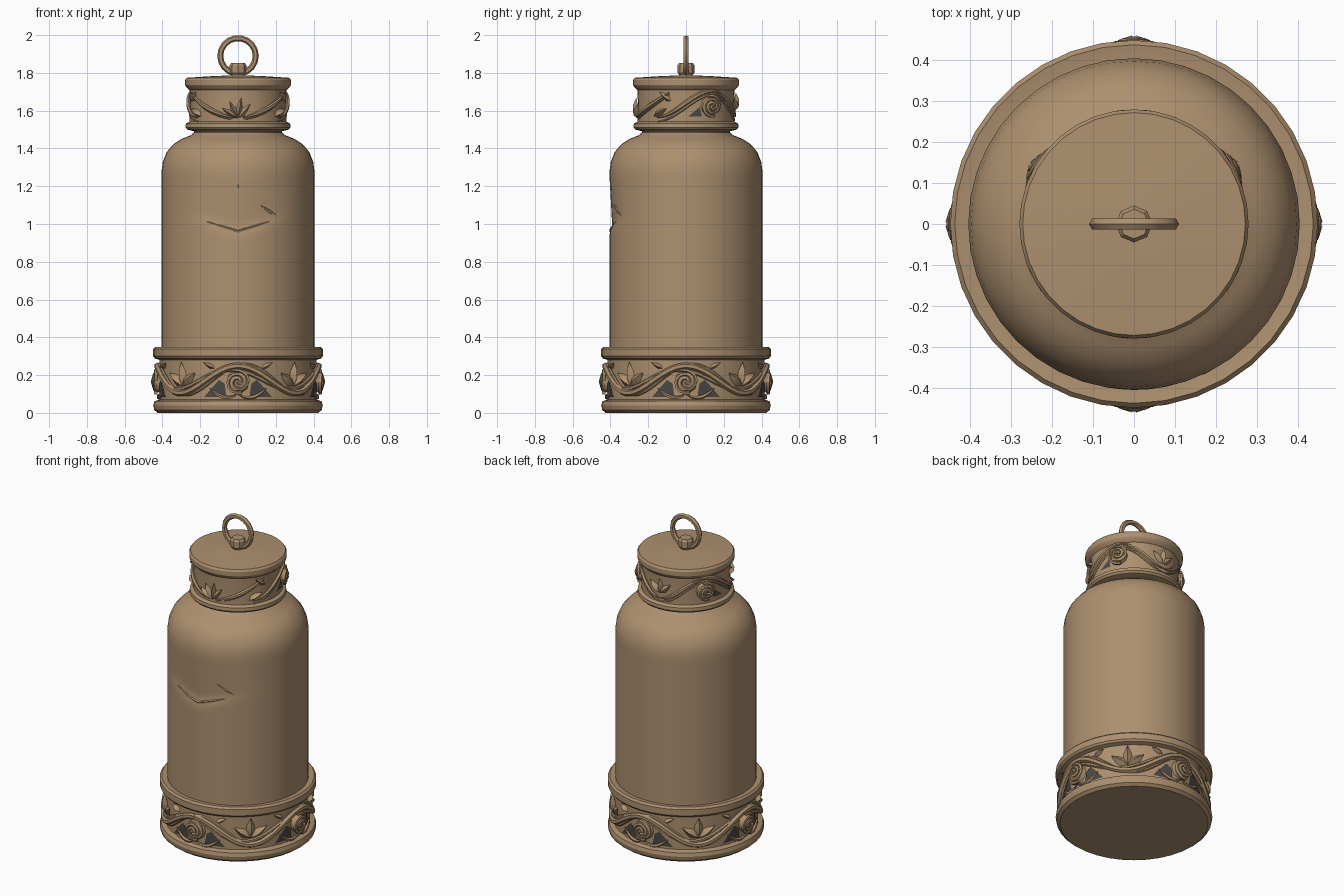
import bpy, bmesh
from math import sin, cos, pi, radians, exp

cube = bpy.data.objects.get("Cube")
if cube:
    bpy.data.objects.remove(cube)


def material(name, rgb):
    m = bpy.data.materials.new(name)
    m.use_nodes = True
    m.diffuse_color = (*rgb, 1)
    m.node_tree.nodes["Principled BSDF"].inputs["Base Color"].default_value = (*rgb, 1)
    return m


TAN = material("aged tan", (0.42, 0.28, 0.16))
DARK = material("dark grey", (0.075, 0.07, 0.065))


def finish(name, bm, mat=TAN, angle=35):
    mesh = bpy.data.meshes.new(name)
    bm.to_mesh(mesh)
    bm.free()
    ob = bpy.data.objects.new(name, mesh)
    bpy.context.collection.objects.link(ob)
    mesh.materials.append(mat)
    bpy.ops.object.select_all(action='DESELECT')
    ob.select_set(True)
    bpy.context.view_layer.objects.active = ob
    bpy.ops.object.shade_smooth_by_angle(angle=radians(angle))
    return ob


def wrap(r, a, z):
    """Point at radius r, angle a from the front, height z."""
    return (r * sin(a), -r * cos(a), z)


def lathe(name, profile, sides, angle=35, warp=None):
    bm = bmesh.new()
    rows = []
    for r, z in profile:
        row = []
        for i in range(sides):
            a = 2 * pi * i / sides
            row.append(bm.verts.new(wrap(r - (warp(a, z) if warp else 0), a, z)))
        rows.append(row)
    for lo, hi in zip(rows, rows[1:]):
        for i in range(sides):
            j = (i + 1) % sides
            bm.faces.new((lo[i], lo[j], hi[j], hi[i]))
    bm.faces.new(rows[0][::-1])
    bm.faces.new(rows[-1])
    return finish(name, bm, TAN, angle)


def tube(bm, points, radius, sides=6, taper=False):
    """Strand that follows wall points (r, a, z); its section lies across the path."""
    rings = []
    n = len(points)
    for k, (r, a, z) in enumerate(points):
        p, q = points[max(k - 1, 0)], points[min(k + 1, n - 1)]
        da, dz = (q[1] - p[1]) * r, q[2] - p[2]
        d = (da * da + dz * dz) ** 0.5 or 1
        w = radius * (0.25 + 0.75 * sin(pi * k / (n - 1)) if taper else 1)
        ring = []
        for s in range(sides):
            t = 2 * pi * s / sides
            u = w * cos(t)
            ring.append(bm.verts.new(wrap(r + w * sin(t), a - u * dz / d / r, z + u * da / d)))
        rings.append(ring)
    for lo, hi in zip(rings, rings[1:]):
        for i in range(sides):
            j = (i + 1) % sides
            bm.faces.new((lo[i], hi[i], hi[j], lo[j]))
    bm.faces.new(rings[0])
    bm.faces.new(rings[-1][::-1])


def rose(bm, wall, a, z, size):
    """Domed bud with two strands coiled around its heart."""
    rings = []
    for f, h in ((1, -0.01), (0.8, 0.018), (0.3, 0.025)):
        rings.append([bm.verts.new(wrap(wall + h, a + size * f * cos(t) / wall, z + size * f * sin(t)))
                      for t in (2 * pi * i / 10 for i in range(10))])
    for lo, hi in zip(rings, rings[1:]):
        for i in range(10):
            j = (i + 1) % 10
            bm.faces.new((lo[i], lo[j], hi[j], hi[i]))
    bm.faces.new(rings[-1])
    for turn in (0, pi):
        pts = []
        for k in range(20):
            f = k / 19
            t, q = turn + f * 2.6 * pi, size * (0.12 + 0.88 * f)
            pts.append((wall + 0.028 - 0.016 * f, a + q * cos(t) / wall, z + q * sin(t)))
        tube(bm, pts, size * 0.17, 5)


def leaf(bm, wall, a, z, length, width, tilt):
    """Pointed leaf with a raised midrib; tilt 0 points up."""
    def at(u, v, h):
        x, y = u * cos(tilt) + v * sin(tilt), v * cos(tilt) - u * sin(tilt)
        return bm.verts.new(wrap(wall + h, a + x / wall, z + y))
    base, tip = at(0, 0, 0.005), at(0, length, 0.01)
    mid = [at(0, length * f, 0.026) for f in (0.3, 0.65)]
    for side in (-1, 1):
        edge = [at(side * width * w, length * f, 0) for f, w in ((0.3, 0.9), (0.6, 0.75))]
        for f in ((base, edge[0], mid[0]), (mid[0], edge[0], edge[1], mid[1]), (mid[1], edge[1], tip)):
            bm.faces.new(f if side > 0 else f[::-1])


def patch(bm, wall, a, z, outline):
    bm.faces.new([bm.verts.new(wrap(wall + 0.006, a + u / wall, z + v)) for u, v in outline])


# Body with a shallow dented crease on its front
def dent(a, z):
    a = (a + pi) % (2 * pi) - pi
    crease = 0.96 + 0.12 * abs(a)
    if z < crease or z > 1.25:
        return 0
    return 0.016 * exp(-(a / 0.5) ** 4) * (1 - (z - crease) / (1.25 - crease))


body = [(0.405, 0.3), (0.405, 0.9)] + [(0.405, 0.94 + 0.025 * i) for i in range(13)]
body += [(0.405, 1.28), (0.398, 1.33), (0.378, 1.38), (0.345, 1.42), (0.3, 1.45), (0.25, 1.47), (0.232, 1.485), (0.232, 1.53)]
lathe("body", body, 40, 30, dent)

# Torn flap and slit on the front of the body
bm = bmesh.new()
tube(bm, [(0.397, a, z) for a, z in ((0.3, 1.1), (0.44, 1.065), (0.6, 1.03))], 0.009, 5, True)
tube(bm, [(0.398, -0.5 + 0.1 * i, 0.96 + 0.012 * abs(i - 5)) for i in range(12)], 0.008, 5, True)
tube(bm, [(0.395, 0, 1.16), (0.397, 0.01, 1.2), (0.399, 0, 1.24)], 0.007, 5, True)
finish("body_creases", bm)

# Base band: two rims around a recessed wall
lathe("base_band", [(0.425, 0), (0.443, 0.015), (0.449, 0.04), (0.443, 0.062), (0.415, 0.07), (0.415, 0.28),
                    (0.44, 0.288), (0.449, 0.3), (0.449, 0.338), (0.438, 0.35), (0.408, 0.345)], 36, 28)

# Collar and lid
lathe("collar", [(0.23, 1.49), (0.268, 1.5), (0.278, 1.512), (0.276, 1.532), (0.256, 1.542), (0.254, 1.63),
                 (0.258, 1.71), (0.272, 1.722), (0.28, 1.735), (0.28, 1.762), (0.272, 1.774),
                 (0.15, 1.782), (0.04, 1.787)], 36, 28)

# Base ornament: four roses, four leaf fans, entwined vines
WALL = 0.415
vines, flowers, leaves, gaps = (bmesh.new() for _ in range(4))
for amp, phase, r, thick in ((0.072, 0, 0.427, 0.017), (0.052, 0.35, 0.421, 0.011), (0.08, -0.3, 0.42, 0.009)):
    tube(vines, [(r, a, 0.177 + amp * cos(4 * a + phase)) for a in (2 * pi * i / 96 for i in range(97))], thick)
for q in range(4):
    a = q * pi / 2
    rose(flowers, WALL + 0.008, a, 0.165, 0.062)
    for tilt in (-0.95, 0, 0.95):
        leaf(leaves, WALL, a + pi / 4, 0.145, 0.125 if tilt == 0 else 0.115, 0.03, tilt)
    for side in (-1, 1):
        outline = [(side * u, v) for u, v in ((0.06, 0), (0.18, 0), (0.155, 0.03), (0.1, 0.09), (0.07, 0.07))]
        patch(gaps, WALL, a, 0.085, outline if side > 0 else outline[::-1])
        # Tendril that hooks from the vine under the rose
        tube(vines, [(0.424, a + side * (0.36 - 0.05 * k), 0.13 - 0.05 * sin(k * pi / 9)) for k in range(8)],
             0.011, 5, True)
        leaf(leaves, WALL, a + side * 0.3, 0.235, 0.07, 0.014, side * 1.1)

# Collar ornament: front leaf spray, two roses, sweeping vines
WALL = 0.254
for tilt, size in ((-1.0, 0.1), (-0.45, 0.1), (0.15, 0.11), (0.7, 0.1)):
    leaf(leaves, WALL, 0, 1.56, size, 0.018, tilt)
for side in (-1, 1):
    for lift, r, thick in ((0, 0.262, 0.013), (-0.022, 0.257, 0.009)):
        tube(vines, [(r, side * (0.1 + 0.07 * k), 1.565 + lift / 2 + 0.13 * (k / 16) ** 1.4) for k in range(17)],
             thick, 6, True)
        tube(vines, [(r, side * (0.95 + 0.09 * k), 1.635 + lift - 0.07 * cos(k * pi / 13)) for k in range(17)],
             thick, 6, True)
        tube(vines, [(r, side * (2.2 + 0.062 * k), 1.63 + lift + 0.06 * cos(k * pi / 15)) for k in range(16)],
             thick, 6, True)
    a = side * radians(120)
    rose(flowers, WALL + 0.004, a, 1.625, 0.056)
    outline = [(side * u, v) for u, v in ((-0.12, 0), (-0.05, 0), (-0.06, 0.05))]
    patch(gaps, WALL, a, 1.57, outline if side > 0 else outline[::-1])
    leaf(leaves, WALL, side * 0.85, 1.57, 0.09, 0.02, side * 1.1)
    leaf(leaves, WALL, side * 1.25, 1.65, 0.08, 0.018, -side * 0.9)
for tilt in (-0.8, 0, 0.8):
    leaf(leaves, WALL, pi, 1.6, 0.095, 0.02, tilt)
for name, b, m in (("vines", vines, TAN), ("roses", flowers, TAN), ("leaves", leaves, TAN), ("dark_gaps", gaps, DARK)):
    finish(name, b, m, 40)

# Knob and hanging ring
lathe("knob", [(0.034, 1.775), (0.036, 1.79), (0.045, 1.8), (0.045, 1.84), (0.036, 1.852)], 8, 20)
bpy.ops.mesh.primitive_torus_add(major_radius=0.094, minor_radius=0.016, major_segments=18, minor_segments=6,
                                 location=(0, 0, 1.89), rotation=(pi / 2, 0, 0))
ring = bpy.context.object
ring.name = "hanging_ring"
ring.data.materials.append(TAN)
bpy.ops.object.shade_smooth_by_angle(angle=radians(40))
